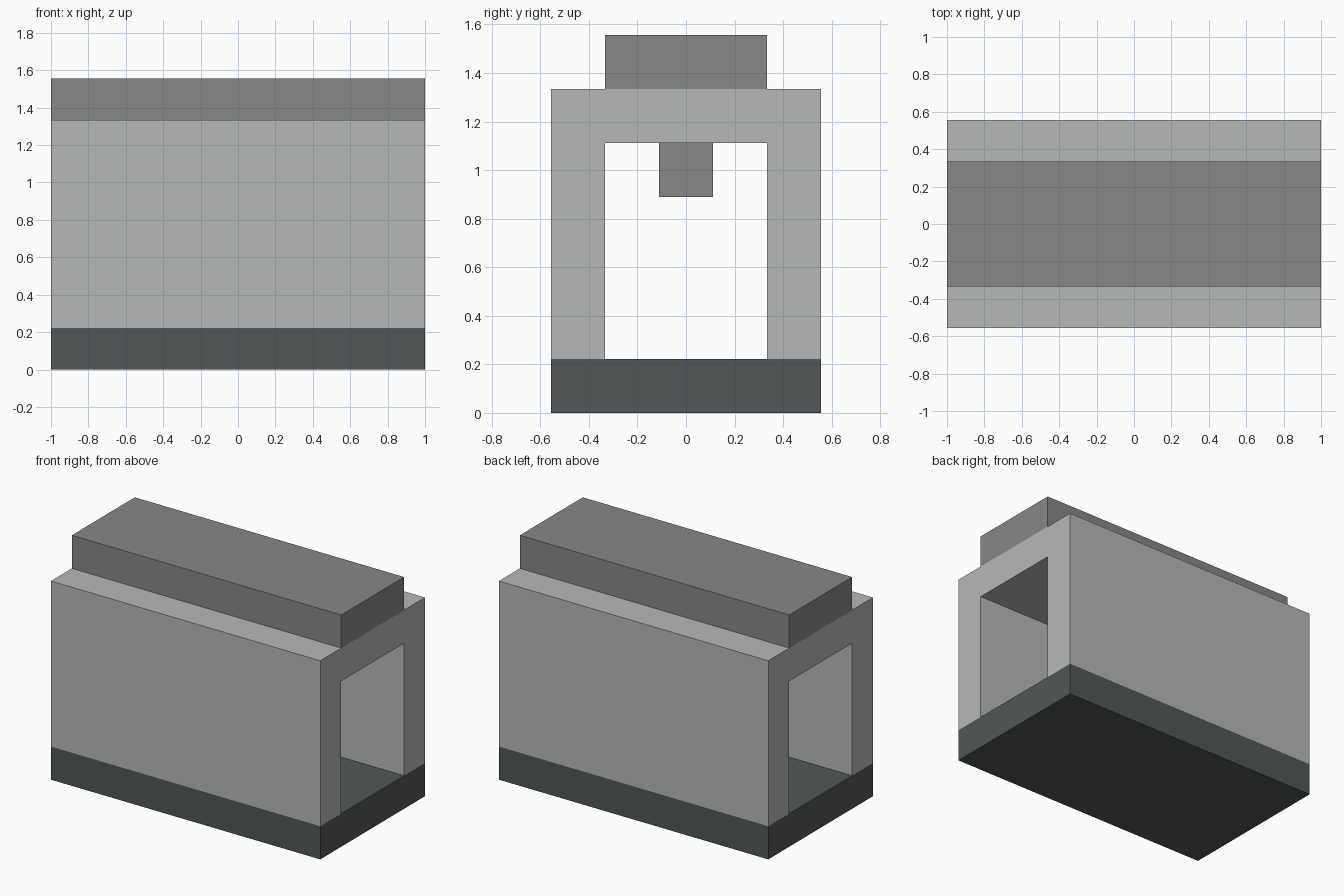
import bpy
import bmesh

cube = bpy.data.objects.get("Cube")
if cube:
    bpy.data.objects.remove(cube, do_unlink=True)

U = 2 / 9  # one block of the building grid


def material(name, rgb):
    mat = bpy.data.materials.new(name)
    mat.use_nodes = True
    colour = (*rgb, 1)
    mat.diffuse_color = colour
    mat.node_tree.nodes["Principled BSDF"].inputs["Base Color"].default_value = colour
    return mat


def extrude_profile(name, profile, length, mat):
    """Extrude a closed (y, z) profile, in blocks, along x."""
    bm = bmesh.new()
    verts = [bm.verts.new((-length / 2 * U, y * U, z * U)) for y, z in profile]
    face = bm.faces.new(verts)
    grown = bmesh.ops.extrude_face_region(bm, geom=[face])["geom"]
    moved = [v for v in grown if isinstance(v, bmesh.types.BMVert)]
    bmesh.ops.translate(bm, verts=moved, vec=(length * U, 0, 0))
    bmesh.ops.recalc_face_normals(bm, faces=bm.faces)
    mesh = bpy.data.meshes.new(name)
    bm.to_mesh(mesh)
    bm.free()
    mesh.materials.append(mat)
    obj = bpy.data.objects.new(name, mesh)
    bpy.context.collection.objects.link(obj)
    return obj


def rectangle(half_width, bottom, top):
    return [(-half_width, bottom), (half_width, bottom),
            (half_width, top), (-half_width, top)]


light_grey = material("light grey", (0.47, 0.48, 0.473))
mid_grey = material("mid grey", (0.242, 0.242, 0.242))
dark_slate = material("dark slate", (0.084, 0.095, 0.097))

# Floor slab
extrude_profile("floor_slab", rectangle(2.5, 0, 1), 9, dark_slate)

# Walls and ceiling as one open-ended tunnel
arch = [(-2.5, 1), (-2.5, 6), (2.5, 6), (2.5, 1),
        (1.5, 1), (1.5, 5), (-1.5, 5), (-1.5, 1)]
extrude_profile("tunnel_walls", arch, 9, light_grey)

# Raised roof ridge
extrude_profile("roof_ridge", rectangle(1.5, 6, 7), 9, mid_grey)

# Block hanging from the middle of the ceiling
extrude_profile("ceiling_block", rectangle(0.5, 4, 5), 1, mid_grey)
